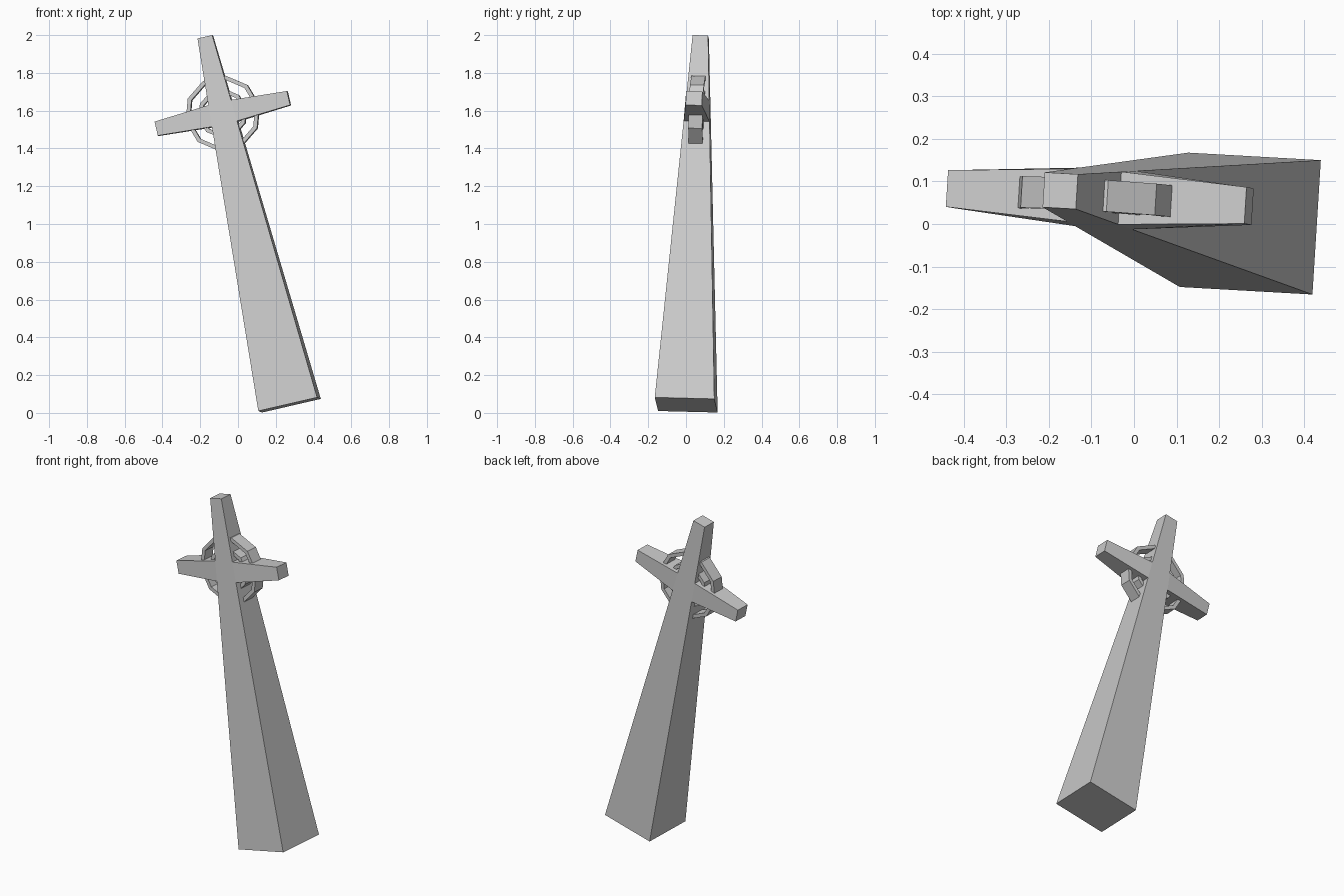
import bpy, bmesh, math
from mathutils import Matrix, Vector

if "Cube" in bpy.data.objects:
    bpy.data.objects.remove(bpy.data.objects["Cube"])

# Leaning frame shared by every part: origin at the centre of the foot
up = Vector((-0.2228, 0.0385, 0.973)).normalized()
side = Vector((0.973, -0.055, 0.225))
side = (side - up * side.dot(up)).normalized()
depth = up.cross(side)
FRAME = Matrix((side, depth, up)).transposed().to_4x4()
FRAME.translation = (0.273, 0.001, 0.042)

LENGTH, ARM_Z = 2.0, 1.584


def make_object(name, bm):
    bmesh.ops.recalc_face_normals(bm, faces=bm.faces)
    mesh = bpy.data.meshes.new(name)
    bm.to_mesh(mesh)
    bm.free()
    obj = bpy.data.objects.new(name, mesh)
    bpy.context.collection.objects.link(obj)
    obj.matrix_world = FRAME
    return obj


def rect(bm, w, d, z):
    return [bm.verts.new((x * w / 2, y * d / 2, z))
            for x, y in ((-1, -1), (1, -1), (1, 1), (-1, 1))]


# Tapered shaft, with side faces at arm height pulled out into tapered arms
bm = bmesh.new()
levels = []
for z in (0, ARM_Z - 0.058, ARM_Z + 0.058, LENGTH):
    t = z / LENGTH
    levels.append(rect(bm, 0.32 - 0.24 * t, 0.316 - 0.234 * t, z))
bm.faces.new(levels[0])
bm.faces.new(levels[-1])
arm_roots = []
for i, (a, b) in enumerate(zip(levels, levels[1:])):
    for k in range(4):
        n = (k + 1) % 4
        f = bm.faces.new((a[k], a[n], b[n], b[k]))
        if i == 1 and k in (1, 3):
            arm_roots.append(f)
for f in arm_roots:
    sx = 1 if f.calc_center_median().x > 0 else -1
    end = bmesh.ops.extrude_discrete_faces(bm, faces=[f])["faces"][0]
    for v in end.verts:
        v.co = (sx * 0.36,
                math.copysign(0.043, v.co.y),
                ARM_Z + math.copysign(0.038, v.co.z - ARM_Z))
bmesh.ops.remove_doubles(bm, verts=bm.verts, dist=1e-5)
make_object("cross", bm)


# Ten-sided rings around the crossing
def ring(name, outer, inner, thick, sides=10):
    bm = bmesh.new()
    loops = []
    for i in range(sides):
        a = 2 * math.pi * i / sides
        loops.append([bm.verts.new((r * math.cos(a), y, ARM_Z + r * math.sin(a)))
                      for r, y in ((outer, -thick / 2), (outer, thick / 2),
                                   (inner, thick / 2), (inner, -thick / 2))])
    for i in range(sides):
        a, b = loops[i], loops[(i + 1) % sides]
        for k in range(4):
            n = (k + 1) % 4
            bm.faces.new((a[k], a[n], b[n], b[k]))
    make_object(name, bm)


ring("outer_ring", 0.20, 0.178, 0.074)
ring("inner_ring", 0.13, 0.108, 0.074)
